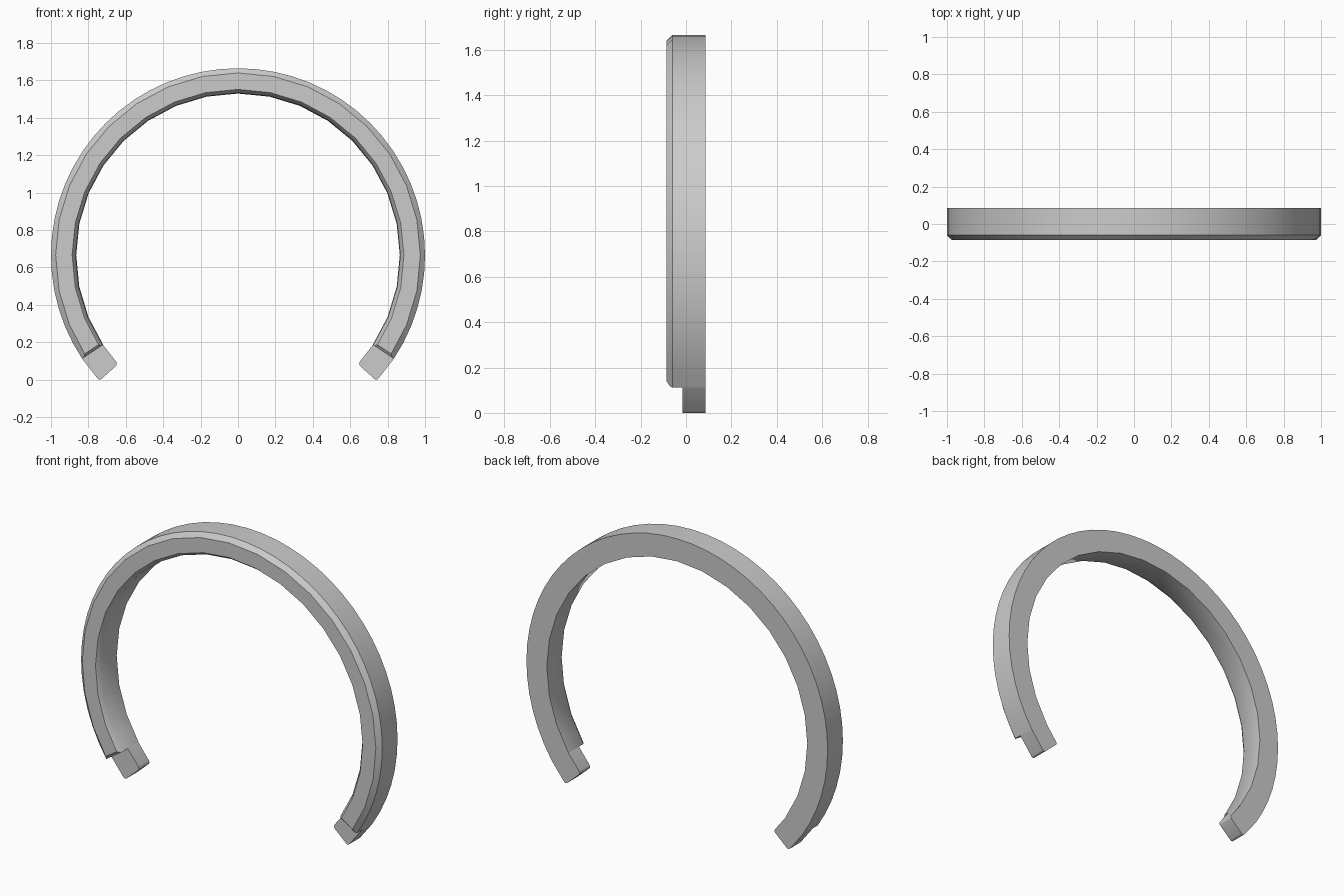
import bpy, bmesh
from math import sin, cos, radians

if "Cube" in bpy.data.objects:
    bpy.data.objects.remove(bpy.data.objects["Cube"])

CZ = 0.665                    # height of the ring centre
BODY_END, TAB_END = -33.6, -42.2


def sweep(name, profile, a0, a1, steps, coarse=()):
    """Sweep a closed (radius, y) profile around the ring centre.
    Profile points in `coarse` lie on straight chords at every odd step."""
    bm = bmesh.new()
    step = radians((a1 - a0) / steps)
    rings = []
    for i in range(steps + 1):
        a = radians(a0) + i * step
        ring = []
        for k, (r, y) in enumerate(profile):
            if i % 2 and k in coarse:
                r *= cos(step)
            ring.append(bm.verts.new((r * cos(a), y, CZ + r * sin(a))))
        rings.append(ring)
    n = len(profile)
    for p, q in zip(rings, rings[1:]):
        for k in range(n):
            j = (k + 1) % n
            bm.faces.new((p[k], p[j], q[j], q[k]))
    bm.faces.new(rings[0])
    bm.faces.new(rings[-1][::-1])
    bmesh.ops.recalc_face_normals(bm, faces=bm.faces)
    return bm, rings


def finish(bm, name, angle):
    mesh = bpy.data.meshes.new(name)
    bm.to_mesh(mesh)
    bm.free()
    ob = bpy.data.objects.new(name, mesh)
    bpy.context.collection.objects.link(ob)
    bpy.ops.object.select_all(action='DESELECT')
    ob.select_set(True)
    bpy.context.view_layer.objects.active = ob
    bpy.ops.object.shade_smooth_by_angle(angle=radians(angle))
    return ob


# Open band: flat back, chamfered front edges, faceted bore
profile = [(1.0, 0.085), (1.0, -0.06), (0.975, -0.085),
           (0.887, -0.085), (0.868, -0.06), (0.865, 0.085)]
bm, rings = sweep("band", profile, BODY_END, 180 - BODY_END, 44, coarse=(2, 3, 4, 5))
# small bevel on the front edge of each blunt end
ends = [bm.edges.get((r[2], r[3])) for r in (rings[0], rings[-1])]
bmesh.ops.bevel(bm, geom=ends, offset=0.015, segments=1, affect='EDGES')
finish(bm, "band", 40)

# Thin end tabs with rounded tips, mirrored to both ends
tab = [(1.0, 0.085), (1.0, -0.015), (0.866, -0.015), (0.866, 0.085)]
bm, rings = sweep("end_tabs", tab, BODY_END, TAB_END, 1)
tip = rings[-1]
bmesh.ops.bevel(bm, geom=[bm.edges.get((tip[0], tip[1])), bm.edges.get((tip[2], tip[3]))],
                offset=0.016, segments=3, profile=0.5, affect='EDGES')
tabs = finish(bm, "end_tabs", 35)
tabs.modifiers.new("Mirror", 'MIRROR').use_axis = (True, False, False)
